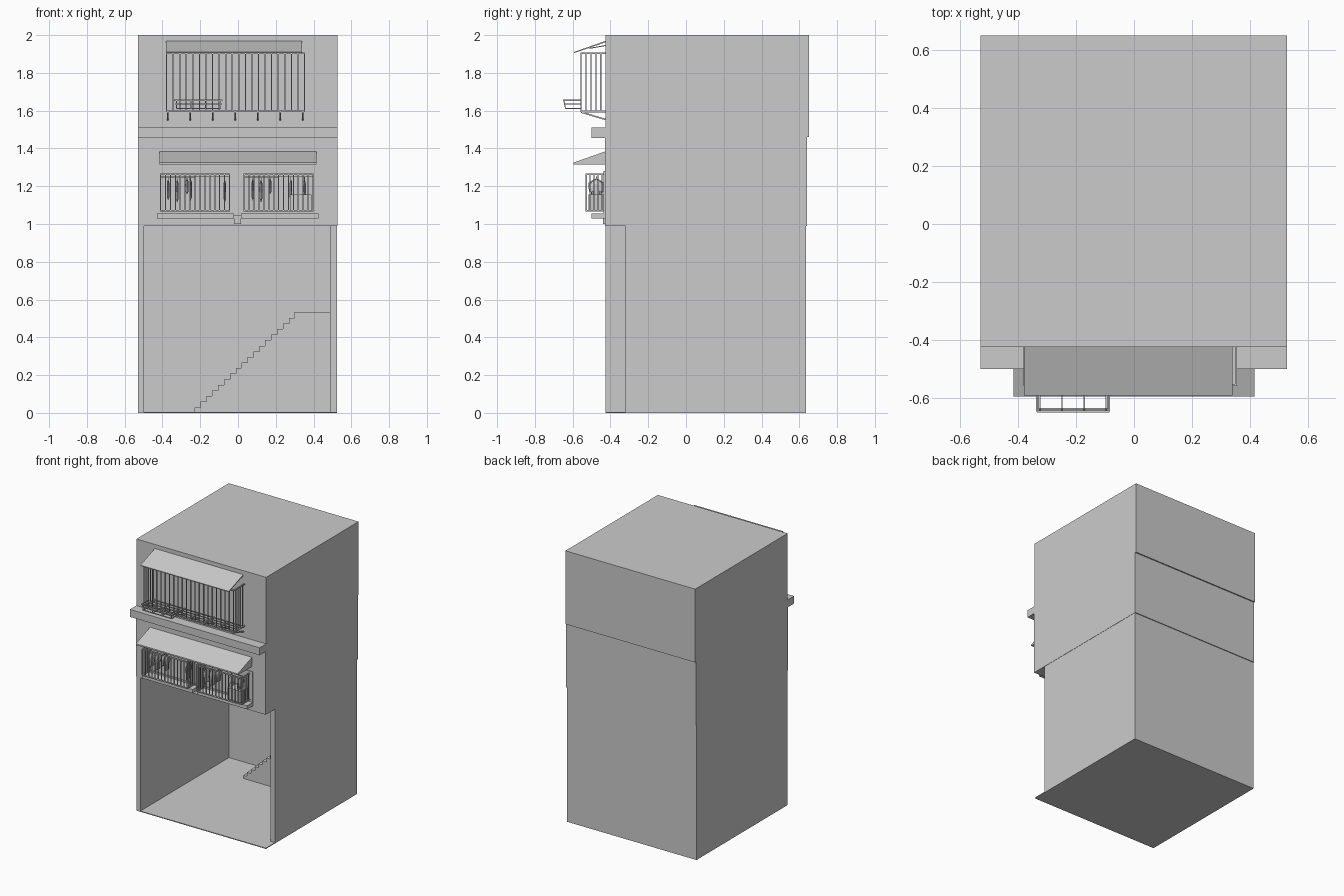
import bpy, bmesh
from mathutils import Vector, Matrix

if "Cube" in bpy.data.objects:
    bpy.data.objects.remove(bpy.data.objects["Cube"])


def finish(name, bm, smooth=False):
    bmesh.ops.recalc_face_normals(bm, faces=bm.faces)
    me = bpy.data.meshes.new(name)
    bm.to_mesh(me)
    bm.free()
    ob = bpy.data.objects.new(name, me)
    bpy.context.collection.objects.link(ob)
    return ob


def add_box(bm, x0, x1, y0, y1, z0, z1):
    m = Matrix.Translation(((x0 + x1) / 2, (y0 + y1) / 2, (z0 + z1) / 2))
    m = m @ Matrix.Diagonal((x1 - x0, y1 - y0, z1 - z0, 1))
    bmesh.ops.create_cube(bm, size=1, matrix=m)


def add_rod(bm, a, b, w=0.005):
    # square bar between two points
    a, b = Vector(a), Vector(b)
    d = b - a
    rot = d.to_track_quat('Z', 'Y').to_matrix().to_4x4()
    m = Matrix.Translation((a + b) / 2) @ rot @ Matrix.Diagonal((w, w, d.length, 1))
    bmesh.ops.create_cube(bm, size=1, matrix=m)


def box(name, *dims):
    bm = bmesh.new()
    add_box(bm, *dims)
    return finish(name, bm)


def prism(name, pts, axis, a, b):
    # extrude a closed profile: (y, z) along x, or (x, z) along y
    bm = bmesh.new()
    put = (lambda p, t: (t, p[0], p[1])) if axis == 'x' else (lambda p, t: (p[0], t, p[1]))
    face = bm.faces.new([bm.verts.new(put(p, a)) for p in pts])
    ext = bmesh.ops.extrude_face_region(bm, geom=[face])
    vs = [v for v in ext['geom'] if isinstance(v, bmesh.types.BMVert)]
    bmesh.ops.translate(bm, verts=vs, vec=(b - a, 0, 0) if axis == 'x' else (0, b - a, 0))
    return finish(name, bm)


def spread(a, b, n):
    return [a + (b - a) * i / (n - 1) for i in range(n)]


WALL = -0.425

# open ground floor
box("ground_floor", -0.53, 0.525, WALL, 0.635, 0.0, 0.006)
box("left_wall", -0.53, -0.497, WALL, 0.635, 0.0, 0.995)
box("right_wall", 0.487, 0.525, -0.32, 0.635, 0.0, 0.995)
box("back_wall", -0.497, 0.487, 0.605, 0.635, 0.0, 0.995)

# upper storeys and ledge
box("middle_storey", -0.53, 0.527, -0.43, 0.641, 0.99, 1.46)
box("top_storey", -0.53, 0.527, WALL, 0.65, 1.46, 2.0)
box("storey_ledge", -0.53, 0.527, -0.50, WALL, 1.455, 1.51)

# staircase with landing
steps = 18
x0, x1, top = -0.23, 0.30, 0.533
profile = [(x0, 0.006)]
for i in range(steps):
    x = x0 + (x1 - x0) * i / (steps - 1)
    profile.append((x, top * i / steps + 0.006 * (i == 0)))
    profile.append((x, top * (i + 1) / steps))
profile += [(0.487, top), (0.487, 0.006)]
prism("staircase", profile[1:], 'y', 0.39, 0.605)

# canopies
prism("lower_canopy", [(WALL, 1.385), (-0.595, 1.325), (-0.595, 1.315), (WALL, 1.315)], 'x', -0.415, 0.415)
prism("upper_canopy", [(WALL, 1.97), (-0.592, 1.911), (-0.592, 1.905), (WALL, 1.962)], 'x', -0.38, 0.34)


def cage(name, xa, xb, yf, za, zb, n, n_side, w):
    bm = bmesh.new()
    for x in spread(xa, xb, n):
        add_rod(bm, (x, yf, za), (x, yf, zb), w)
    for y in spread(yf, WALL, n_side + 1)[1:-1]:
        for x in (xa, xb):
            add_rod(bm, (x, y, za), (x, y, zb), w)
    for z in (za, zb):
        add_rod(bm, (xa, yf, z), (xb, yf, z), w * 1.3)
        for x in (xa, xb):
            add_rod(bm, (x, yf, z), (x, WALL, z), w * 1.3)
    return bm


# upper window cage with floor slats and brackets
bm = cage("upper_cage", -0.378, 0.352, -0.555, 1.597, 1.905, 22, 5, 0.006)
for y in spread(-0.53, -0.44, 4):
    add_rod(bm, (-0.378, y, 1.597), (0.352, y, 1.597), 0.005)
finish("upper_cage", bm)
bm = bmesh.new()
for x in spread(-0.372, 0.344, 7):
    add_rod(bm, (x, -0.555, 1.592), (x, WALL, 1.553), 0.008)
    add_rod(bm, (x, -0.555, 1.594), (x, WALL, 1.594), 0.008)
finish("cage_brackets", bm)
bm = bmesh.new()
for x in (-0.36, 0.32):
    add_rod(bm, (x, -0.51, 1.93), (x, WALL, 1.945), 0.005)
finish("canopy_struts", bm)

# flower rack hung on the upper cage
bm = bmesh.new()
for z, k in ((1.655, 0.0), (1.635, 0.004), (1.612, 0.009)):
    xa, xb, yf = -0.335 + k, -0.085 - k, -0.647 + k
    add_rod(bm, (xa, yf, z), (xb, yf, z), 0.006)
    for x in (xa, xb):
        add_rod(bm, (x, yf, z), (x, -0.555, z), 0.006)
for x in spread(-0.325, -0.095, 4):
    add_rod(bm, (x, -0.647, 1.655), (x, -0.638, 1.612))
    add_rod(bm, (x, -0.638, 1.612), (x, -0.555, 1.612))
finish("flower_rack", bm)

# hanging shirt outline (y, z) relative to the hanger rod
SHIRT = [(0.0, -0.012), (0.02, -0.022), (0.043, -0.045), (0.036, -0.075), (0.026, -0.065), (0.028, -0.125),
         (-0.028, -0.125), (-0.026, -0.065), (-0.036, -0.075), (-0.043, -0.045), (-0.02, -0.022)]


def shirt(name, x, s):
    bm = bmesh.new()
    yc, zc, rings = -0.475, 1.25, []
    for dx, k in ((-0.007, 0.65), (0, 1.0), (0.007, 0.65)):
        rings.append([bm.verts.new((x + dx, yc + p[0] * k, zc + s * (-0.07 + (p[1] + 0.07) * k))) for p in SHIRT])
    n = len(SHIRT)
    for r0, r1 in zip(rings, rings[1:]):
        for i in range(n):
            bm.faces.new((r0[i], r0[(i + 1) % n], r1[(i + 1) % n], r1[i]))
    bm.faces.new(rings[0])
    bm.faces.new(rings[-1])
    add_rod(bm, (x, yc, zc), (x, yc, zc - 0.02), 0.003)
    finish(name, bm)


# lower windows: frame, sill, cage, rod and laundry
laundry = {"left": (-0.37, -0.322, -0.27, -0.25, -0.07), "right": (0.078, 0.122, 0.17, 0.28, 0.352)}
for side, fa, fb, ca, cb in (("left", -0.43, -0.02, -0.41, -0.045), ("right", 0.015, 0.425, 0.033, 0.397)):
    bm = bmesh.new()
    for d in ((fa, fb, 1.265, 1.28), (fa, fb, 1.055, 1.068), (fa, fa + 0.018, 1.068, 1.265), (fb - 0.018, fb, 1.068, 1.265)):
        add_box(bm, d[0], d[1], -0.436, WALL, d[2], d[3])
    finish(side + "_window_frame", bm)
    box(side + "_window_sill", fa, fb, -0.50, WALL, 1.03, 1.056)
    finish(side + "_window_cage", cage("c", ca, cb, -0.528, 1.07, 1.263, 15, 5, 0.006))
    bm = bmesh.new()
    add_rod(bm, (ca, -0.475, 1.25), (cb, -0.475, 1.25), 0.005)
    finish(side + "_clothes_rod", bm)
    for i, x in enumerate(laundry[side]):
        shirt(f"{side}_shirt_{i + 1}", x, (1.0, 1.1, 0.75)[i % 3])
box("sill_joint", -0.02, 0.015, -0.44, WALL, 1.0, 1.045)
box("cooling_unit", 0.275, 0.388, -0.515, WALL, 1.072, 1.155)
